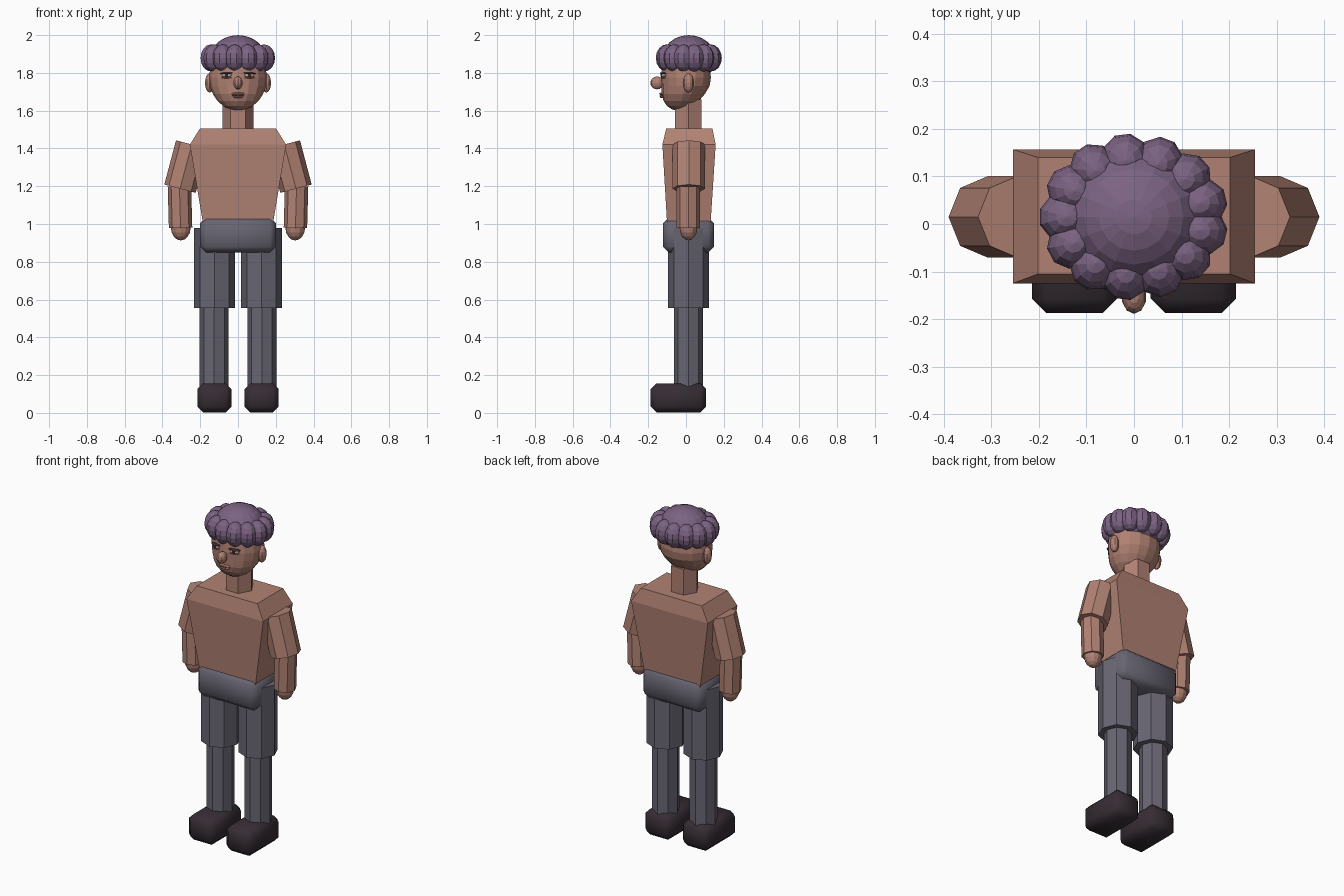
import bpy, bmesh, math
from mathutils import Vector, Matrix

if "Cube" in bpy.data.objects:
    bpy.data.objects.remove(bpy.data.objects["Cube"])

CY = 0.013  # depth of the body's centre line


def material(name, rgb):
    m = bpy.data.materials.new(name)
    m.diffuse_color = (*rgb, 1)
    m.use_nodes = True
    m.node_tree.nodes["Principled BSDF"].inputs["Base Color"].default_value = m.diffuse_color
    return m


SKIN = material("skin", (0.44, 0.222, 0.172))
HAIR = material("purple hair", (0.20, 0.125, 0.225))
CLOTH = material("grey trousers", (0.138, 0.13, 0.168))
SHOE = material("dark shoe", (0.037, 0.026, 0.034))
WHITE = material("eye white", (0.5, 0.46, 0.45))
IRIS = material("dark red iris", (0.09, 0.02, 0.025))
DARK = material("dark brow", (0.05, 0.03, 0.03))
LIP = material("lip", (0.24, 0.09, 0.08))


def finish(name, bm, mat):
    bmesh.ops.recalc_face_normals(bm, faces=bm.faces)
    mesh = bpy.data.meshes.new(name)
    bm.to_mesh(mesh)
    bm.free()
    mesh.materials.append(mat)
    ob = bpy.data.objects.new(name, mesh)
    bpy.context.collection.objects.link(ob)
    return ob


def ball(name, centre, radii, mat, seg=12, rings=8, turn=0, roll=0):
    bm = bmesh.new()
    bmesh.ops.create_uvsphere(bm, u_segments=seg, v_segments=rings, radius=1)
    m = (Matrix.Translation(centre) @ Matrix.Rotation(turn, 4, 'Z')
         @ Matrix.Rotation(roll, 4, 'Y') @ Matrix.Diagonal((*radii, 1)))
    bmesh.ops.transform(bm, matrix=m, verts=bm.verts)
    return finish(name, bm, mat)


def limb(name, a, b, r1, r2, mat, sides=8):
    """Faceted prism between two points, with corners on the x and y axes."""
    a, b = Vector(a), Vector(b)
    d = b - a
    bm = bmesh.new()
    bmesh.ops.create_cone(bm, cap_ends=True, segments=sides, radius1=r1,
                          radius2=r2, depth=d.length)
    # corners start on an axis whichever way the cone is generated
    first = max(bm.verts, key=lambda v: v.co.x).co
    spin = Matrix.Rotation(-math.atan2(first.y, first.x), 4, 'Z')
    tilt = Matrix.Rotation(math.atan2(d.x, d.z), 4, 'Y')
    bmesh.ops.transform(bm, matrix=Matrix.Translation((a + b) / 2) @ tilt @ spin,
                        verts=bm.verts)
    return finish(name, bm, mat)


def block(name, lo, hi, mat, bevel):
    lo, hi = Vector(lo), Vector(hi)
    bm = bmesh.new()
    bmesh.ops.create_cube(bm, size=1)
    m = Matrix.Translation((lo + hi) / 2) @ Matrix.Diagonal((*(hi - lo), 1))
    bmesh.ops.transform(bm, matrix=m, verts=bm.verts)
    ob = finish(name, bm, mat)
    mod = ob.modifiers.new("rounded edges", 'BEVEL')
    mod.width = bevel
    mod.segments = 1
    ob.data.shade_smooth()
    return ob


# Torso: stacked rectangles (half width, front, back, height)
bm = bmesh.new()
levels = [(0.185, -0.10, 0.13, 1.00), (0.255, -0.125, 0.157, 1.42),
          (0.202, -0.105, 0.14, 1.505)]
rows = [[bm.verts.new(p) for p in ((-w, f, z), (w, f, z), (w, b, z), (-w, b, z))]
        for w, f, b, z in levels]
bm.faces.new(rows[0])
bm.faces.new(rows[-1])
for low, high in zip(rows, rows[1:]):
    for i in range(4):
        j = (i + 1) % 4
        bm.faces.new((low[i], low[j], high[j], high[i]))
finish("torso", bm, SKIN)

# Hips
block("hips", (-0.2, -0.122, 0.85), (0.2, 0.148, 1.035), CLOTH, 0.03)

# Arms and legs
for s, side in ((-1, "left"), (1, "right")):
    limb(side + "_thigh", (s * 0.124, CY, 0.555), (s * 0.124, CY, 0.98), 0.109, 0.109, CLOTH)
    limb(side + "_shin", (s * 0.126, CY, 0.14), (s * 0.126, CY, 0.57), 0.077, 0.077, CLOTH)
    block(side + "_shoe", (s * 0.125 - 0.09, -0.187, 0.003),
          (s * 0.125 + 0.09, 0.107, 0.156), SHOE, 0.03)
    limb(side + "_upper_arm", (s * 0.307, CY + 0.002, 1.187),
         (s * 0.245, CY + 0.002, 1.421), 0.086, 0.086, SKIN)
    limb(side + "_forearm", (s * 0.304, CY, 0.98), (s * 0.31, CY, 1.2), 0.062, 0.062, SKIN)
    ball(side + "_hand", (s * 0.303, CY, 0.98), (0.052, 0.047, 0.067), SKIN, 12, 8)

# Neck
limb("neck", (0, CY, 1.49), (0, CY, 1.66), 0.081, 0.081, SKIN, 6)

# Head: the lower half leans forward into the chin
head = ball("head", (0, 0, 1.775), (0.153, 0.132, 0.175), SKIN, 16, 12)
for v in head.data.vertices:
    v.co.y -= 0.04 * max(0, (1.74 - v.co.z) / 0.14)

# Face
ball("nose", (0, -0.153, 1.747), (0.026, 0.036, 0.034), SKIN, 10, 8)
ball("upper_lip", (0, -0.126, 1.689), (0.036, 0.016, 0.008), SKIN, 10, 6)
ball("mouth", (0, -0.126, 1.682), (0.034, 0.016, 0.004), LIP, 10, 6)
ball("lower_lip", (0, -0.124, 1.674), (0.030, 0.016, 0.008), SKIN, 10, 6)
for s, side in ((-1, "left"), (1, "right")):
    ball(side + "_ear", (s * 0.15, CY, 1.747), (0.026, 0.028, 0.051), SKIN, 10, 8)
    ball(side + "_eye", (s * 0.06, -0.118, 1.787), (0.027, 0.014, 0.012), WHITE, 12, 8, s * 0.25)
    ball(side + "_iris", (s * 0.06, -0.128, 1.787), (0.011, 0.007, 0.011), IRIS, 10, 6)
    ball(side + "_eyelid", (s * 0.062, -0.121, 1.798), (0.035, 0.016, 0.005), DARK,
         12, 6, s * 0.25, s * 0.06)
    ball(side + "_lower_lid", (s * 0.06, -0.117, 1.775), (0.029, 0.014, 0.004), SKIN,
         12, 6, s * 0.25)

# Hair: a dome with a ring of puffs around it
ball("hair_dome", (0, 0.015, 1.875), (0.148, 0.142, 0.125), HAIR, 16, 12)
PUFFS = 13
for i in range(PUFFS):
    a = math.radians(97) + math.tau * i / PUFFS
    ball(f"hair_puff_{i + 1}", (0.142 * math.cos(a), 0.015 + 0.118 * math.sin(a), 1.879),
         (0.059, 0.053, 0.072), HAIR, 10, 8, a)
